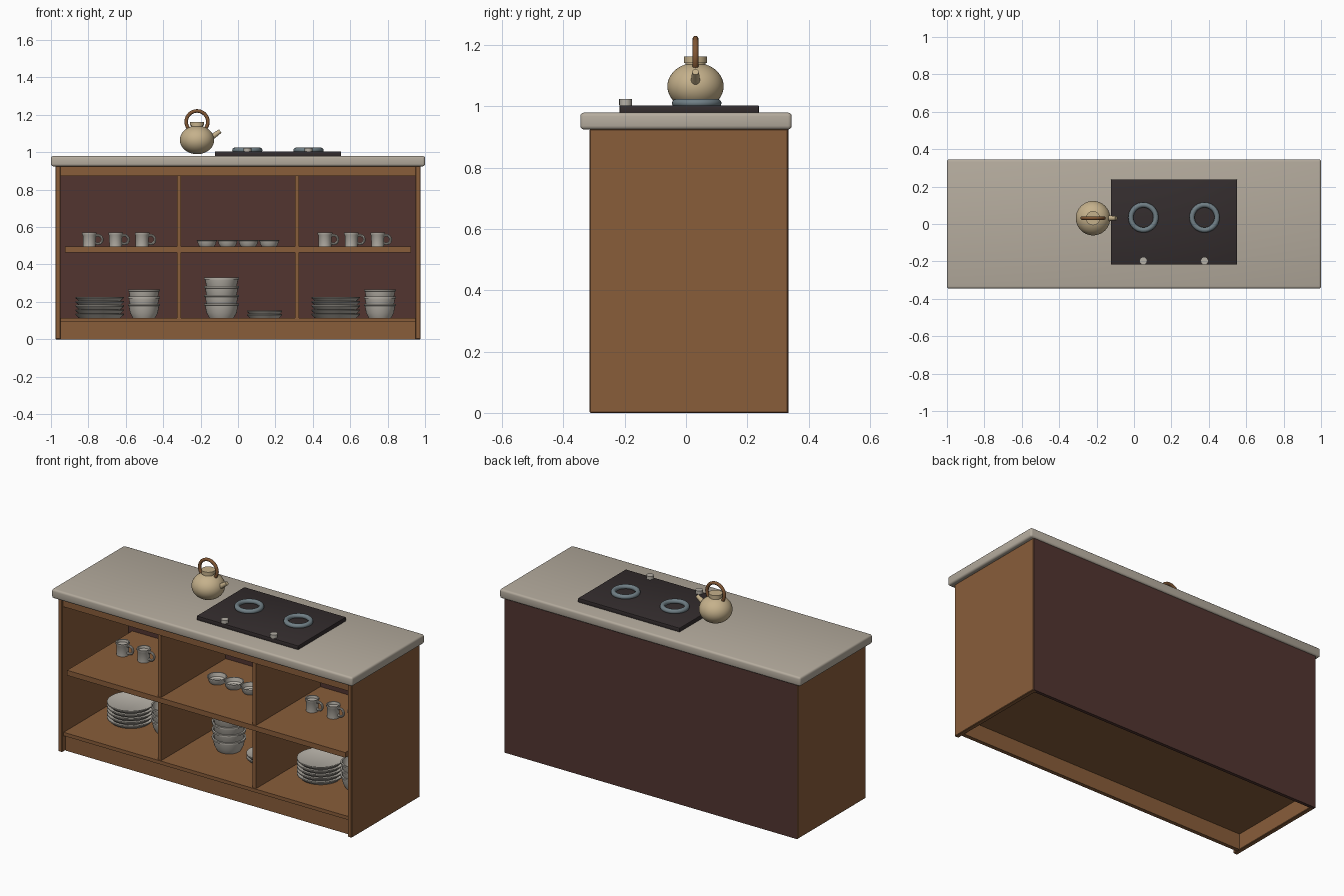
import bpy, bmesh, math
from mathutils import Vector

cube = bpy.data.objects.get("Cube")
if cube:
    bpy.data.objects.remove(cube, do_unlink=True)


def material(name, rgb):
    m = bpy.data.materials.new(name)
    m.use_nodes = True
    m.diffuse_color = (*rgb, 1)
    m.node_tree.nodes["Principled BSDF"].inputs["Base Color"].default_value = (*rgb, 1)
    return m


WOOD = material("warm wood", (0.25, 0.11, 0.042))
BACK = material("dark red brown", (0.085, 0.036, 0.030))
STONE = material("stone worktop", (0.46, 0.41, 0.34))
BLACK = material("hob black", (0.034, 0.026, 0.027))
STEEL = material("burner steel", (0.16, 0.21, 0.235))
TAN = material("kettle tan", (0.56, 0.44, 0.26))
COPPER = material("kettle handle brown", (0.22, 0.095, 0.035))
CHINA = material("crockery grey", (0.47, 0.44, 0.39))


def finish(name, bm, mat, smooth=True):
    bmesh.ops.recalc_face_normals(bm, faces=bm.faces)
    mesh = bpy.data.meshes.new(name)
    bm.to_mesh(mesh)
    bm.free()
    mesh.materials.append(mat)
    ob = bpy.data.objects.new(name, mesh)
    bpy.context.collection.objects.link(ob)
    if smooth:
        bpy.ops.object.select_all(action="DESELECT")
        ob.select_set(True)
        bpy.context.view_layer.objects.active = ob
        bpy.ops.object.shade_smooth_by_angle(angle=math.radians(35))
    return ob


def box(name, x, y, z, mat, bevel=0.0, segments=1):
    """Box from (min, max) pairs on each axis."""
    bm = bmesh.new()
    bmesh.ops.create_cube(bm, size=1)
    for v in bm.verts:
        v.co = [lo + (c + 0.5) * (hi - lo) for c, (lo, hi) in zip(v.co, (x, y, z))]
    if bevel:
        bmesh.ops.bevel(bm, geom=bm.edges[:], offset=bevel, segments=segments,
                        profile=0.5, affect="EDGES")
    return finish(name, bm, mat, bevel > 0)


def add_lathe(bm, profile, at, steps=32):
    """Revolve an (r, z) profile around a vertical axis."""
    verts = [bm.verts.new((r, 0, z)) for r, z in profile]
    edges = [bm.edges.new(pair) for pair in zip(verts, verts[1:])]
    made = bmesh.ops.spin(bm, geom=verts + edges, cent=(0, 0, 0), axis=(0, 0, 1),
                          angle=math.tau, steps=steps, use_duplicate=False)
    new = {v for v in bm.verts if v.tag is False}
    bmesh.ops.remove_doubles(bm, verts=list(new), dist=1e-5)
    for v in bm.verts:
        if not v.tag:
            v.co += Vector(at)
            v.tag = True


def add_torus(bm, major, minor, at, upright=False, rings=40, sides=12):
    grid = []
    for i in range(rings):
        a = math.tau * i / rings
        row = []
        for j in range(sides):
            b = math.tau * j / sides
            r, h = major + minor * math.cos(b), minor * math.sin(b)
            p = (r * math.cos(a), h, r * math.sin(a)) if upright else \
                (r * math.cos(a), r * math.sin(a), h)
            v = bm.verts.new(Vector(at) + Vector(p))
            v.tag = True
            row.append(v)
        grid.append(row)
    for i in range(rings):
        n = (i + 1) % rings
        for j in range(sides):
            k = (j + 1) % sides
            bm.faces.new((grid[i][j], grid[n][j], grid[n][k], grid[i][k]))


# Cabinet carcass
for side, s in (("right", -1), ("left", 1)):
    box(side + "_side_panel", sorted((s * 0.949, s * 0.976)), (-0.315, 0.333),
        (0, 0.926), WOOD, 0.003)
    box(side + "_divider", (s * 0.315 - 0.011, s * 0.315 + 0.011), (-0.295, 0.318),
        (0.11, 0.926), WOOD)
box("back_panel", (-0.972, 0.972), (0.316, 0.335), (0, 0.926), BACK)
box("toe_kick", (-0.949, 0.949), (-0.285, -0.262), (0, 0.096), WOOD)
box("bottom_shelf", (-0.949, 0.949), (-0.3, 0.316), (0.094, 0.115), WOOD)
box("middle_shelf", (-0.925, 0.925), (-0.302, 0.316), (0.464, 0.495), WOOD)
box("top_rail", (-0.949, 0.949), (-0.305, -0.28), (0.872, 0.926), WOOD)
box("worktop", (-1, 1), (-0.345, 0.345), (0.925, 0.98), STONE, 0.012, 3)

# Hob with burners and knobs
HOB_Z = 1.004
box("hob", (-0.124, 0.552), (-0.217, 0.238), (0.978, HOB_Z), BLACK, 0.004, 2)
for i, x in enumerate((0.05, 0.377)):
    bm = bmesh.new()
    add_torus(bm, 0.067, 0.014, (x, 0.035, HOB_Z + 0.007))
    finish("burner_%d" % (i + 1), bm, STEEL)
    bm = bmesh.new()
    add_lathe(bm, ((0, 0), (0.021, 0), (0.021, 0.02), (0, 0.02)), (x, -0.197, HOB_Z), 16)
    finish("knob_%d" % (i + 1), bm, CHINA)

# Kettle
KX, KY = -0.219, 0.031
bm = bmesh.new()
bmesh.ops.create_uvsphere(bm, u_segments=40, v_segments=24, radius=0.092)
for v in bm.verts:
    v.co = (v.co.x + KX, v.co.y + KY, v.co.z * 0.83 + 1.066)
finish("kettle_body", bm, TAN)
bm = bmesh.new()
add_lathe(bm, ((0.033, 0), (0.033, 0.012), (0.038, 0.012), (0.038, 0.033), (0, 0.033)),
          (KX, KY, 1.13))
finish("kettle_lid", bm, TAN)
bm = bmesh.new()
add_torus(bm, 0.058, 0.0095, (KX, KY, 1.163), upright=True)
finish("kettle_handle", bm, COPPER)
bm = bmesh.new()
start, end = Vector((KX + 0.06, KY, 1.068)), Vector((KX + 0.124, KY, 1.113))
bmesh.ops.create_cone(bm, cap_ends=True, segments=20, radius1=0.017, radius2=0.011,
                      depth=(end - start).length)
turn = (end - start).to_track_quat("Z", "Y")
for v in bm.verts:
    v.co = turn @ v.co + (start + end) / 2
finish("kettle_spout", bm, TAN)

# Crockery
DY = 0.04
UPPER, LOWER = 0.495, 0.115


def plate_stack(name, x, r, count, pitch):
    bm = bmesh.new()
    shape = ((0, 0), (0.86 * r, 0), (r, pitch - 0.006), (r, pitch),
             (0.95 * r, pitch), (0.82 * r, pitch - 0.007), (0, pitch - 0.007))
    for i in range(count):
        add_lathe(bm, shape, (x, DY, LOWER + i * pitch), 36)
    finish(name, bm, CHINA)


def add_bowl(bm, x, z, r, h):
    add_lathe(bm, ((0, 0), (0.7 * r, 0), (0.86 * r, 0.35 * h), (0.94 * r, 0.85 * h),
                   (r, 0.88 * h), (r, h), (0.9 * r, h), (0.8 * r, 0.4 * h),
                   (0.6 * r, 0.15 * h), (0, 0.15 * h)), (x, DY, z))


def bowl_stack(name, x, r, count, pitch, h):
    bm = bmesh.new()
    for i in range(count):
        add_bowl(bm, x, LOWER + i * pitch, r, h)
    finish(name, bm, CHINA)


def mug(name, x):
    bm = bmesh.new()
    add_lathe(bm, ((0, 0), (0.034, 0), (0.035, 0.06), (0.039, 0.066), (0.039, 0.075),
                   (0.033, 0.075), (0.031, 0.06), (0, 0.06)), (x, DY, UPPER), 28)
    add_torus(bm, 0.023, 0.007, (x + 0.046, DY, UPPER + 0.038), True, 24, 8)
    finish(name, bm, CHINA)


for side, centre in (("right", -0.654), ("left", 0.606)):
    for i in range(3):
        mug("%s_mug_%d" % (side, i + 1), centre + (i - 1) * 0.141)
for side, x in (("right", -0.74), ("left", 0.522)):
    plate_stack(side + "_plates", x, 0.13, 5, 0.0225)
    bowl_stack(side + "_bowls", x + 0.237, 0.086, 3, 0.039, 0.074)
bowl_stack("middle_bowls", -0.088, 0.094, 4, 0.046, 0.077)
plate_stack("small_plates", 0.142, 0.094, 2, 0.02)
for i in range(4):
    bm = bmesh.new()
    add_bowl(bm, (i - 1.5) * 0.111, UPPER, 0.055, 0.037)
    finish("small_bowl_%d" % (i + 1), bm, CHINA)
